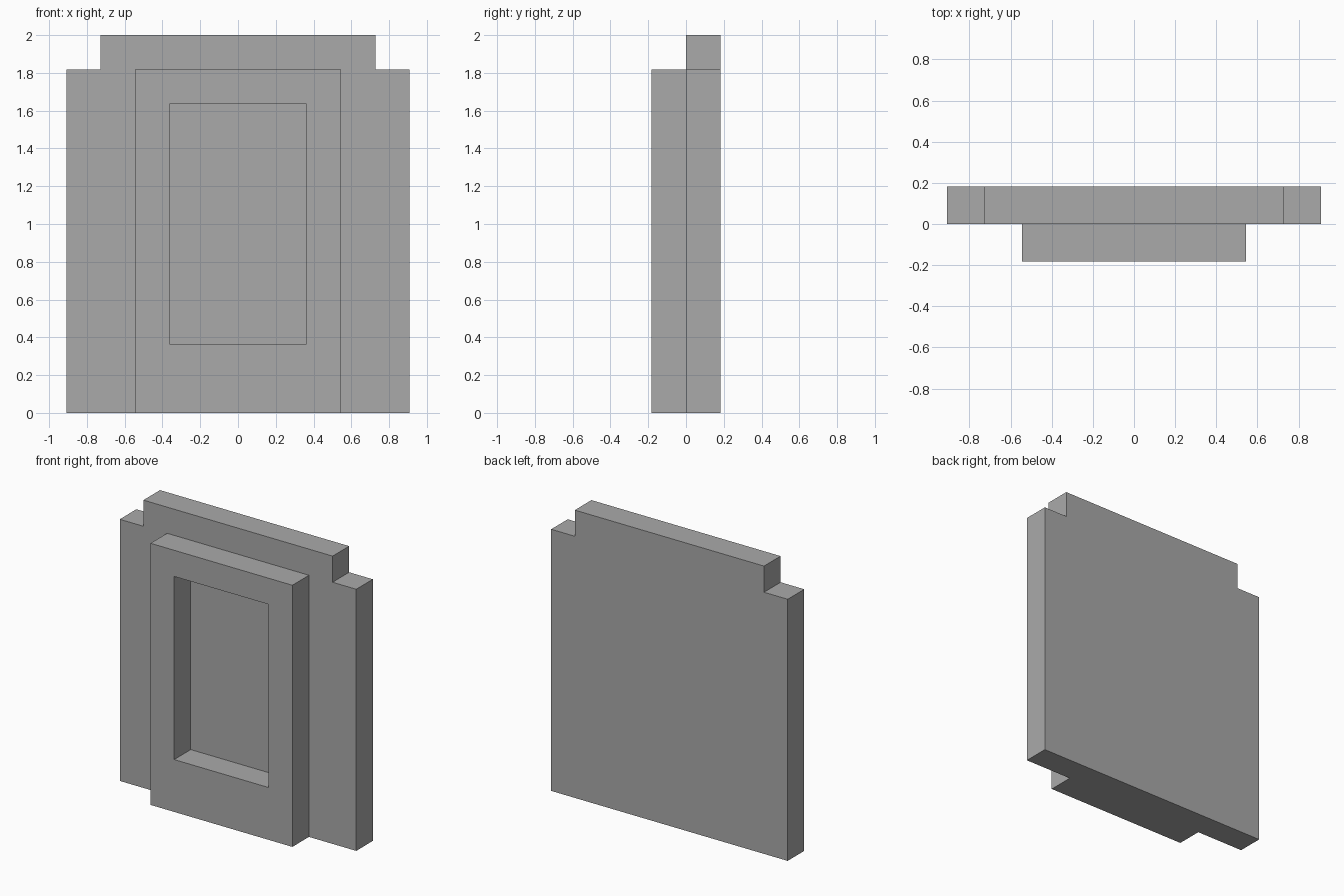
import bpy
import bmesh

if "Cube" in bpy.data.objects:
    bpy.data.objects.remove(bpy.data.objects["Cube"], do_unlink=True)

U = 2 / 11  # module: every dimension is a whole number of these

grey = bpy.data.materials.new("plain_grey")
grey.use_nodes = True
colour = (0.4, 0.4, 0.4, 1)
grey.diffuse_color = colour
grey.node_tree.nodes["Principled BSDF"].inputs["Base Color"].default_value = colour


def rect(half_width, bottom, top):
    return [(-half_width, bottom), (half_width, bottom), (half_width, top), (-half_width, top)]


def slab(name, outline, front, back, hole=None):
    """Extrude an x-z outline from front to back, optionally around an opening."""
    bm = bmesh.new()

    def loop(points):
        verts = [bm.verts.new((x * U, front * U, z * U)) for x, z in points]
        return verts, [bm.edges.new((a, b)) for a, b in zip(verts, verts[1:] + verts[:1])]

    verts, edges = loop(outline)
    if hole:
        bmesh.ops.bridge_loops(bm, edges=edges + loop(hole)[1])
    else:
        bm.faces.new(verts)
    result = bmesh.ops.extrude_face_region(bm, geom=bm.faces[:], use_keep_orig=True)
    moved = [g for g in result["geom"] if isinstance(g, bmesh.types.BMVert)]
    bmesh.ops.translate(bm, verts=moved, vec=(0, (back - front) * U, 0))
    bmesh.ops.recalc_face_normals(bm, faces=bm.faces[:])
    mesh = bpy.data.meshes.new(name)
    bm.to_mesh(mesh)
    bm.free()
    mesh.materials.append(grey)
    obj = bpy.data.objects.new(name, mesh)
    bpy.context.collection.objects.link(obj)
    return obj


# Back panel with stepped upper corners
right_side = [(5, 0), (5, 10), (4, 10), (4, 11)]
left_side = [(-x, z) for x, z in reversed(right_side)]
slab("back_panel", right_side + left_side, 0, 1)

# Raised frame around the recessed opening
slab("front_frame", rect(3, 0, 10), -1, 0, hole=rect(2, 2, 9))
